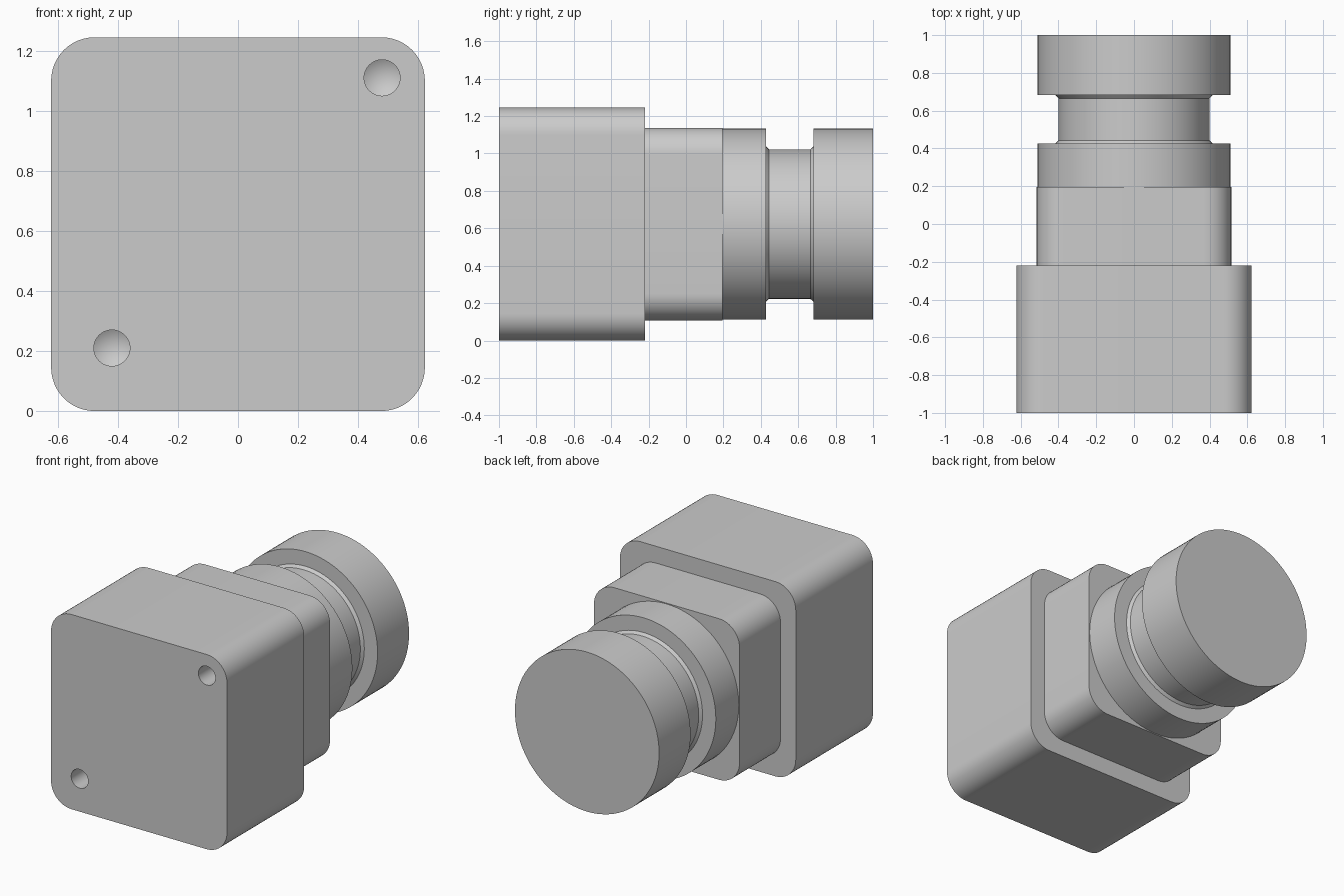
import bpy, bmesh, math
from mathutils import Vector, Matrix

cube = bpy.data.objects.get("Cube")
if cube:
    bpy.data.objects.remove(cube, do_unlink=True)

MID = 0.6225  # height of the optical axis

grey = bpy.data.materials.new("light grey")
grey.use_nodes = True
grey.diffuse_color = (0.6, 0.6, 0.6, 1)
grey.node_tree.nodes["Principled BSDF"].inputs["Base Color"].default_value = (0.6, 0.6, 0.6, 1)


def finish(bm, name):
    bmesh.ops.recalc_face_normals(bm, faces=bm.faces)
    mesh = bpy.data.meshes.new(name)
    bm.to_mesh(mesh)
    bm.free()
    mesh.materials.append(grey)
    obj = bpy.data.objects.new(name, mesh)
    bpy.context.collection.objects.link(obj)
    return obj


def select(obj):
    bpy.ops.object.select_all(action="DESELECT")
    obj.select_set(True)
    bpy.context.view_layer.objects.active = obj


def smooth(obj):
    select(obj)
    bpy.ops.object.shade_smooth_by_angle(angle=math.radians(25))


def rounded_block(name, width, y0, y1, radius):
    """Square block whose edges along y are rounded."""
    bm = bmesh.new()
    size = Matrix.Diagonal((width, y1 - y0, width, 1))
    bmesh.ops.create_cube(bm, size=1, matrix=Matrix.Translation((0, (y0 + y1) / 2, MID)) @ size)
    edges = [e for e in bm.edges if abs(e.verts[0].co.y - e.verts[1].co.y) > 0.01]
    bmesh.ops.bevel(bm, geom=edges, offset=radius, segments=12, profile=0.5, affect="EDGES")
    return finish(bm, name)


def turned(name, profile, x, z, steps):
    """Solid of revolution about y from (radius, y) points."""
    bm = bmesh.new()
    verts = [bm.verts.new((x + r, y, z)) for r, y in profile]
    edges = [bm.edges.new(pair) for pair in zip(verts, verts[1:])]
    bmesh.ops.spin(bm, geom=verts + edges, cent=Vector((x, 0, z)), axis=(0, 1, 0),
                   angle=math.tau, steps=steps)
    bmesh.ops.remove_doubles(bm, verts=bm.verts, dist=1e-5)
    return finish(bm, name)


# Main housing with two blind drilled holes in its front
housing = rounded_block("housing", 1.245, -1, -0.22, 0.145)
drill = [(0, -1.05), (0.06, -1.05), (0.06, -0.82), (0, -0.785)]
for name, x, z in (("upper_hole", 0.48, 1.11), ("lower_hole", -0.42, 0.21)):
    cutter = turned(name, drill, x, z, 48)
    cut = housing.modifiers.new(name, "BOOLEAN")
    cut.operation = "DIFFERENCE"
    cut.solver = "EXACT"
    cut.object = cutter
    select(housing)
    bpy.ops.object.modifier_apply(modifier=cut.name)
    bpy.data.objects.remove(cutter, do_unlink=True)
smooth(housing)

# Smaller block behind the housing
smooth(rounded_block("adapter_block", 1.03, -0.22, 0.195, 0.145))

# Grooved round barrel with a flat end
barrel = [(0, 0.19), (0.51, 0.19), (0.51, 0.427), (0.416, 0.427), (0.4, 0.443),
          (0.4, 0.665), (0.416, 0.682), (0.51, 0.682), (0.51, 1), (0, 1)]
smooth(turned("barrel", barrel, 0, MID, 96))
